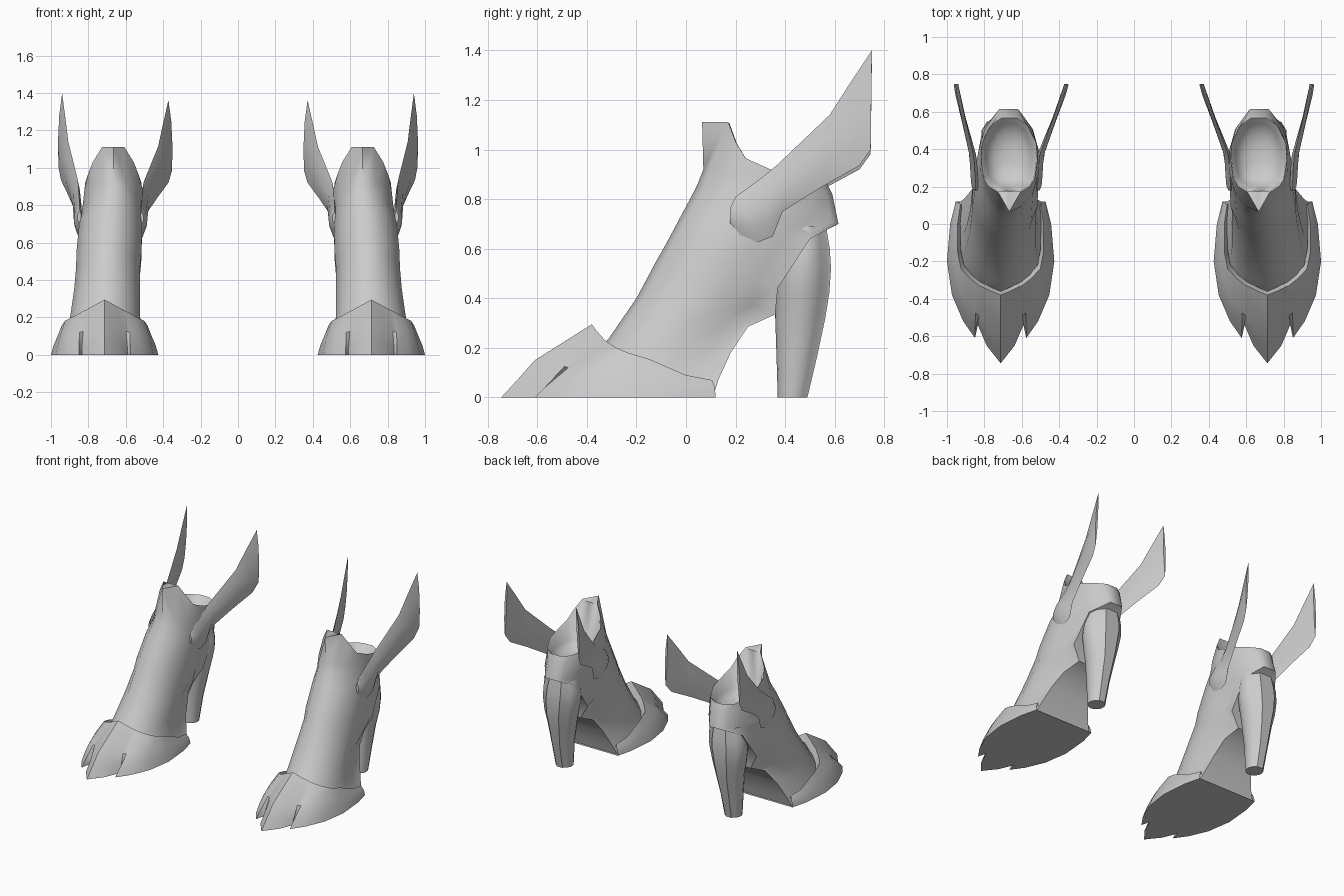
import bpy, bmesh, math
from mathutils import Vector

if "Cube" in bpy.data.objects:
    bpy.data.objects.remove(bpy.data.objects["Cube"])

mat = bpy.data.materials.new("light grey")
mat.diffuse_color = (0.6, 0.6, 0.6, 1)
mat.use_nodes = True
mat.node_tree.nodes["Principled BSDF"].inputs["Base Color"].default_value = mat.diffuse_color
T = [(1 - math.cos(math.pi * i / 7)) / 2 for i in range(8)]


def finish(name, bm, angle):
    """Turn a bmesh into a smooth part plus its mirrored twin."""
    bmesh.ops.recalc_face_normals(bm, faces=bm.faces)
    for side in (1, -1):
        me = bpy.data.meshes.new(name)
        bm.to_mesh(me)
        if side < 0:
            for v in me.vertices:
                v.co.x *= -1
            me.flip_normals()
        me.materials.append(mat)
        ob = bpy.data.objects.new(("right_" if side > 0 else "left_") + name, me)
        bpy.context.collection.objects.link(ob)
        bpy.ops.object.select_all(action='DESELECT')
        ob.select_set(True)
        bpy.context.view_layer.objects.active = ob
        bpy.ops.object.shade_smooth_by_angle(angle=math.radians(angle))


def loft(name, rings, angle):
    bm = bmesh.new()
    vs = [[bm.verts.new(p) for p in r] for r in rings]
    n = len(vs[0])
    for a, b in zip(vs, vs[1:]):
        for i in range(n):
            j = (i + 1) % n
            bm.faces.new((a[i], a[j], b[j], b[i]))
    bm.faces.new(vs[0])
    bm.faces.new(vs[-1])
    finish(name, bm, angle)


def mirror_ring(half, cx):
    """Half outline starting at the front centre, completed on the other side."""
    return ([Vector((cx + x, y, z)) for x, y, z in half] +
            [Vector((cx - x, y, z)) for x, y, z in half[:0:-1]])


def oval(front, back, hw, bw, cx):
    """Slanted oval ring, flattened at the back to half width bw."""
    half = []
    for t in T:
        w = hw * math.sqrt(max(0, 1 - (1 - 2 * t) ** 2))
        if t > .5:
            w = max(w, bw)
        half.append((w, front[0] + (back[0] - front[0]) * t,
                     front[1] + (back[1] - front[1]) * t))
    return mirror_ring(half, cx)


# boot shaft: slanted rings from the sole up to the collar
rings = [oval(*r) for r in (
    ((-.45, .01), (.11, .004), .235, .23, .713),
    ((-.36, .18), (.13, .07), .20, .20, .713),
    ((-.31, .24), (.18, .18), .19, .16, .71),
    ((-.20, .40), (.25, .285), .18, .12, .70),
    ((-.12, .55), (.36, .335), .175, .085, .695),
    ((-.08, .62), (.37, .44), .178, .145, .69),
    ((.00, .77), (.50, .64), .172, .132, .68),
    ((.045, .855), (.615, .70), .165, .05, .67),
    ((.07, .92), (.59, .82), .16, .035, .665))]
rim = [(0, .065, 1.11), (.06, .17, 1.11), (.11, .20, 1.03), (.135, .24, .965),
       (.15, .34, .92), (.145, .43, .895), (.10, .525, .87), (.04, .568, .865)]
inner = [(0, .175, 1.105)] + [(x * .96, .36 + (y - .36) * .97, z - .005) for x, y, z in rim[1:]]
bowl = [[(x * s, .37 + (y - .37) * s, h) for x, y, z in inner]
        for s, h in ((.85, .825), (.6, .79), (.25, .775))]
rings += [mirror_ring(r, .667) for r in (rim, inner, *bowl)]
loft("boot_shaft", rings, 58)

# heel: tapering column that swells under the back of the shaft
loft("heel", [oval((f, z), (b, z), w, w * .4, c) for z, f, b, w, c in (
    (0, .37, .49, .06, .69), (.17, .365, .53, .075, .69), (.32, .36, .562, .098, .685),
    (.42, .36, .578, .122, .685), (.52, .36, .585, .14, .68), (.60, .38, .58, .138, .675),
    (.69, .40, .565, .12, .67))], 55)

# foot cover: notched toe, peaked instep and low sloping sides
sole = [(0, -.745, 0), (.075, -.65, 0), (.122, -.54, 0), (.137, -.61, 0), (.20, -.52, 0),
        (.26, -.38, 0), (.287, -.2, 0), (.27, 0, 0), (.24, .12, 0)]
low = [(0, -.69, .06), (.07, -.61, .06), (.122, -.525, .03), (.137, -.575, .035), (.195, -.485, .06),
       (.248, -.36, .06), (.273, -.195, .05), (.262, 0, .03), (.238, .118, .02)]
mid = [(0, -.61, .15), (.07, -.545, .14), (.115, -.49, .125), (.135, -.475, .12), (.185, -.425, .13),
       (.23, -.31, .125), (.252, -.19, .10), (.25, 0, .06), (.23, .115, .045)]
top = [(0, -.38, .295), (.05, -.36, .268), (.10, -.335, .24), (.115, -.33, .233), (.165, -.29, .205),
       (.212, -.24, .182), (.23, -.15, .155), (.23, 0, .09), (.215, .105, .07)]
lining = [(x * .93, y + .02, z - .06) for x, y, z in top[:-2]] + [(.215, 0, .04), (.2, .1, .03)]
bm = bmesh.new()
rows = [[bm.verts.new(p) for p in mirror_ring(r, .713)] for r in (sole, low, mid, top, lining)]
k = len(sole)
for a, b in zip(rows, rows[1:]):
    for i in range(len(a)):
        j = (i + 1) % len(a)
        if i != k - 1:          # leave the rear open, the shaft fills it
            bm.faces.new((a[i], a[j], b[j], b[i]))
bm.faces.new(rows[0])
finish("foot_cover", bm, 62)

# wings: thin blades growing from a rounded root on each side of the collar
EDGES = [((.18, .77), (.178, .70)), ((.20, .81), (.22, .645)), ((.25, .845), (.29, .625)),
         ((.31, .89), (.35, .65)), ((.37, .94), (.39, .75)), ((.58, 1.14), (.55, .85)),
         ((.66, 1.265), (.70, .935)), ((.75, 1.40), (.745, 1.0))]
for name, s, base, slope, zs in (("outer_wing", 1, .18, .27, 1), ("inner_wing", -1, .167, .40, .95)):
    rings = []
    for i, (u, l) in enumerate(EDGES):
        thick = (.012, .022, .024, .024, .022, .014, .013, .01)[i]

        def place(y, z, out):
            d = y - .36
            off = base + (slope if d > 0 else .05) * d + out - .05 * max(0, z - 1)
            return Vector((.675 + s * off, y, .63 + (z - .63) * zs))
        up = (u[0] * .7 + l[0] * .3, u[1] * .7 + l[1] * .3)
        lo = (u[0] * .3 + l[0] * .7, u[1] * .3 + l[1] * .7)
        rings.append([place(*u, 0), place(*up, thick), place(*lo, thick),
                      place(*l, 0), place(*lo, -thick * .6), place(*up, -thick * .6)])
    loft(name, rings, 50)
